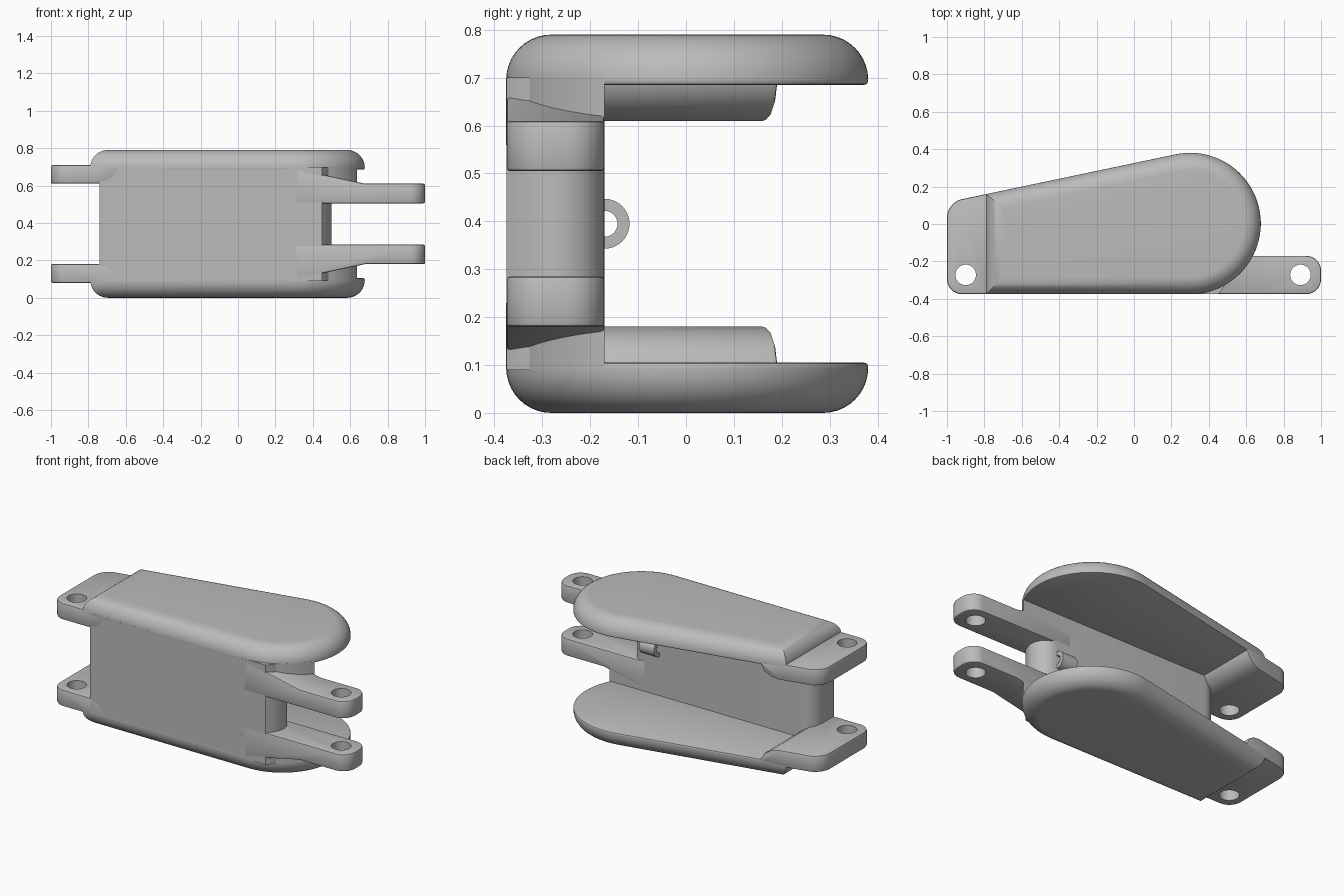
import bpy, bmesh, math
from mathutils import Vector

if "Cube" in bpy.data.objects:
    bpy.data.objects.remove(bpy.data.objects["Cube"])

HEIGHT = 0.79
FRONT, BACK = -0.375, -0.17          # front wall faces
CX, CY, R = 0.3, 0.0025, 0.378       # round end of the side plates

grey = bpy.data.materials.new("plain grey")
grey.use_nodes = True
grey.diffuse_color = (0.5, 0.5, 0.5, 1)
grey.node_tree.nodes["Principled BSDF"].inputs["Base Color"].default_value = (0.5, 0.5, 0.5, 1)


def arc(cx, cy, r, start, end, n):
    steps = [math.radians(start + (end - start) * i / n) for i in range(n + 1)]
    return [(cx + r * math.cos(a), cy + r * math.sin(a)) for a in steps]


def extrude(points, vector):
    bm = bmesh.new()
    face = bm.faces.new([bm.verts.new(p) for p in points])
    new = bmesh.ops.extrude_face_region(bm, geom=[face])["geom"]
    bmesh.ops.translate(bm, vec=vector, verts=[v for v in new if isinstance(v, bmesh.types.BMVert)])
    return bm


def prism(outline, z0, z1):
    return extrude([(x, y, z0) for x, y in outline], (0, 0, z1 - z0))


def bevel(bm, edges, offset, segments):
    bmesh.ops.bevel(bm, geom=edges, offset=offset, segments=segments, profile=0.5,
                    affect='EDGES', clamp_overlap=True)


def upright_edges(bm, x):
    return [e for e in bm.edges if all(abs(v.co.x - x) < 1e-4 for v in e.verts)
            and abs(e.verts[0].co.y - e.verts[1].co.y) < 1e-4]


def finish(bm, name, flip=False, soften=0, hole=None):
    if flip:
        for v in bm.verts:
            v.co.z = HEIGHT - v.co.z
    bmesh.ops.recalc_face_normals(bm, faces=bm.faces)
    mesh = bpy.data.meshes.new(name)
    bm.to_mesh(mesh)
    bm.free()
    obj = bpy.data.objects.new(name, mesh)
    bpy.context.collection.objects.link(obj)
    mesh.materials.append(grey)
    bpy.ops.object.select_all(action='DESELECT')
    obj.select_set(True)
    bpy.context.view_layer.objects.active = obj
    if soften:
        mod = obj.modifiers.new("soft edges", 'BEVEL')
        mod.width, mod.segments, mod.angle_limit = soften, 2, math.radians(50)
        bpy.ops.object.modifier_apply(modifier=mod.name)
    if hole:
        # pin hole
        cutter_bm = prism(arc(hole, -0.272, 0.055, 0, 350, 35), -0.5, 1.5)
        bmesh.ops.recalc_face_normals(cutter_bm, faces=cutter_bm.faces)
        cutter_mesh = bpy.data.meshes.new("pin_cutter")
        cutter_bm.to_mesh(cutter_mesh)
        cutter_bm.free()
        cutter = bpy.data.objects.new("pin_cutter", cutter_mesh)
        cutter.hide_render = True
        bpy.context.collection.objects.link(cutter)
        mod = obj.modifiers.new("pin hole", 'BOOLEAN')
        mod.operation, mod.solver, mod.object = 'DIFFERENCE', 'EXACT', cutter
        bpy.ops.object.modifier_apply(modifier=mod.name)
        bpy.data.objects.remove(cutter)
    bpy.ops.object.shade_smooth_by_angle(angle=math.radians(32))
    return obj


# tapered side plate: domed outer rim, thin inner rim
def side_plate():
    outline = [(-0.79, 0.16), (-0.79, FRONT)] + arc(CX, CY, R, -90, 102, 48)
    bm = prism(outline, 0.685, HEIGHT)
    for z, size, segments in ((HEIGHT, 0.094, 10), (0.685, 0.008, 2)):
        rim = [e for e in bm.edges if all(abs(v.co.z - z) < 1e-5 for v in e.verts)]
        bevel(bm, rim, size, segments)
    return bm


# wide ear that ramps into the plate
def ear():
    profile = [(-1, 0.61), (-0.745, 0.61), (-0.7, 0.62), (-0.66, 0.645), (-0.635, 0.69),
               (-0.635, 0.70), (-0.78, 0.71), (-1, 0.71)]
    bm = extrude([(x, FRONT, z) for x, z in profile], (0, 0.5, 0))
    for v in bm.verts:
        if v.co.y > 0:
            v.co.y = 0.16 + 0.21 * (v.co.x + 0.79)
    bevel(bm, upright_edges(bm, -1), 0.08, 8)
    return bm


# narrow lug with a sloping root
def lug():
    profile = [(0.3, 0.505), (1, 0.505), (1, 0.61), (0.68, 0.61), (0.33, 0.685), (0.3, 0.69)]
    bm = extrude([(x, FRONT, z) for x, z in profile], (0, BACK - FRONT, 0))
    bevel(bm, upright_edges(bm, 1), 0.08, 8)
    return bm


# rounded block joining lug and plate
def root_block():
    reach = math.degrees(math.asin((BACK - CY) / R))
    return prism([(0.25, BACK), (0.25, FRONT)] + arc(CX, CY, R, -90, reach, 20), 0.56, 0.70)


for side, flip in (("upper", False), ("lower", True)):
    finish(side_plate(), side + "_plate", flip)
    finish(ear(), side + "_ear", flip, soften=0.01, hole=-0.9)
    finish(lug(), side + "_lug", flip, soften=0.008, hole=0.89)
    finish(root_block(), side + "_root_block", flip)

# front wall with rounded ends
wall = ([(-0.74, FRONT), (0.45, FRONT), (0.482, -0.335)]
        + arc(0.4, BACK - 0.1, 0.1, -10, 90, 10)
        + arc(-0.64, BACK - 0.1, 0.1, 90, 180, 10))
finish(prism(wall, 0.09, 0.70), "front_wall")

# small tunnel loop on the inside of the wall
loop = arc(BACK, 0.395, 0.052, -90, 90, 20) + arc(BACK, 0.395, 0.027, 90, -90, 16)
loop = [(BACK - 0.01, 0.343)] + loop[:21] + [(BACK - 0.01, 0.447), (BACK - 0.01, 0.422)] \
    + loop[21:] + [(BACK - 0.01, 0.368)]
finish(extrude([(0.3, y, z) for y, z in loop], (0.1, 0, 0)), "inner_loop")
